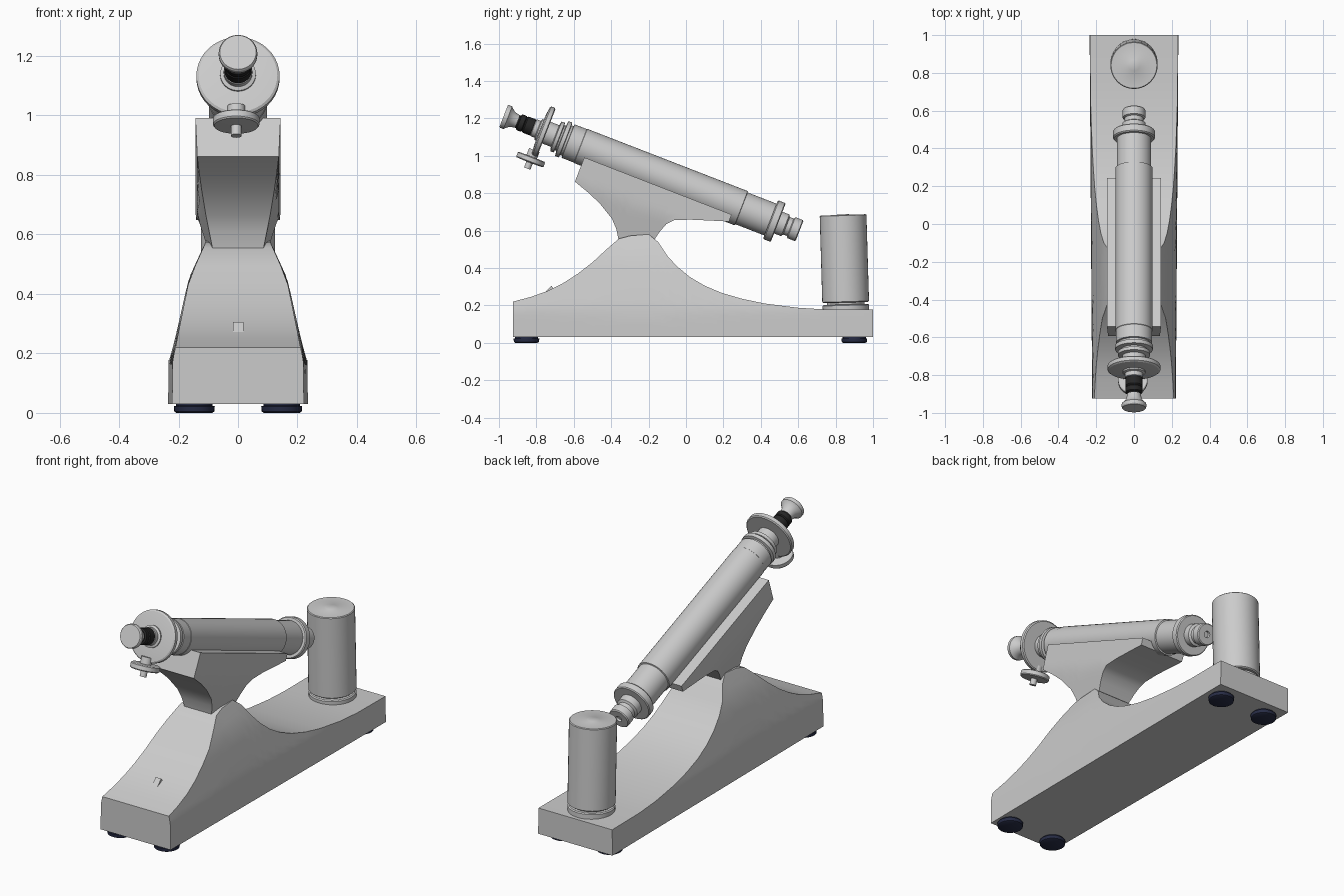
import bpy, bmesh, math
from mathutils import Matrix, Vector

if "Cube" in bpy.data.objects:
    bpy.data.objects.remove(bpy.data.objects["Cube"])

# Tilted frame of the tube: local y runs down the optical axis from the eyepiece
FRAME = Matrix.Translation((0, -0.975, 1.212)) @ Matrix.Rotation(math.radians(-21.2), 4, 'X')
AXIS = FRAME @ Matrix.Rotation(math.radians(-90), 4, 'X')


def material(name, col):
    m = bpy.data.materials.new(name)
    m.diffuse_color = (*col, 1)
    m.use_nodes = True
    m.node_tree.nodes["Principled BSDF"].inputs["Base Color"].default_value = m.diffuse_color
    return m


def finish(name, bm, mat=None, angle=30):
    bmesh.ops.remove_doubles(bm, verts=bm.verts, dist=1e-5)
    bmesh.ops.recalc_face_normals(bm, faces=bm.faces)
    me = bpy.data.meshes.new(name)
    bm.to_mesh(me)
    bm.free()
    me.shade_smooth()
    me.set_sharp_from_angle(angle=math.radians(angle))
    ob = bpy.data.objects.new(name, me)
    bpy.context.collection.objects.link(ob)
    if mat:
        me.materials.append(mat)
    return ob


def lathe(name, profile, matrix, mat=None, segs=40):
    """Spin (height, radius) points round the local z axis, closing both ends."""
    bm = bmesh.new()
    rings = [[bm.verts.new(matrix @ Vector((r * math.cos(a), r * math.sin(a), h)))
              for a in (2 * math.pi * i / segs for i in range(segs))]
             for h, r in profile]
    for a, b in zip(rings, rings[1:]):
        for i in range(segs):
            j = (i + 1) % segs
            bm.faces.new((a[i], a[j], b[j], b[i]))
    bm.faces.new(rings[0])
    bm.faces.new(rings[-1])
    return finish(name, bm, mat)


def interp(table, x):
    for (x0, y0), (x1, y1) in zip(table, table[1:]):
        if x <= x1:
            return y0 + (y1 - y0) * max(0, (x - x0) / (x1 - x0))
    return table[-1][1]


def loft(name, stations, width, matrix=Matrix(), levels=8):
    """Skin sections (y, low, high) whose half width depends on height."""
    bm = bmesh.new()
    rings = []
    for y, lo, hi in stations:
        zs = [lo + (hi - lo) * k / levels for k in range(levels + 1)]
        pts = [(-width(y, z), y, z) for z in zs] + [(width(y, z), y, z) for z in reversed(zs)]
        rings.append([bm.verts.new(matrix @ Vector(p)) for p in pts])
    n = len(rings[0])
    for a, b in zip(rings, rings[1:]):
        for i in range(n):
            j = (i + 1) % n
            bm.faces.new((a[i], a[j], b[j], b[i]))
    bm.faces.new(rings[0])
    bm.faces.new(rings[-1])
    return finish(name, bm)


navy = material("dark_rubber", (0.02, 0.025, 0.06))
black = material("black_grip", (0.02, 0.02, 0.02))

# Swept base with a raised saddle
base_top = [(-0.925, 0.22), (-0.83, 0.245), (-0.74, 0.277), (-0.66, 0.317), (-0.58, 0.368),
            (-0.5, 0.43), (-0.43, 0.495), (-0.36, 0.556), (-0.3, 0.572), (-0.2, 0.58),
            (-0.15, 0.54), (-0.1, 0.465), (-0.05, 0.41), (0.02, 0.352), (0.1, 0.305),
            (0.19, 0.267), (0.3, 0.235), (0.42, 0.21), (0.6, 0.187), (0.75, 0.178), (1.0, 0.177)]
base_w = [(0.03, 0.228), (0.18, 0.226), (0.25, 0.21), (0.45, 0.167), (0.58, 0.108)]
loft("base", [(y, 0.03, z) for y, z in base_top],
     lambda y, z: interp(base_w, z) + 0.007 * y)

# Cradle under the tube, built in the tilted frame
cradle_low = [(0.482, -0.189), (0.57, -0.218), (0.649, -0.25), (0.738, -0.302), (0.78, -0.345),
              (0.812, -0.395), (0.99, -0.325), (1.003, -0.27), (1.02, -0.224), (1.05, -0.19),
              (1.129, -0.156), (1.23, -0.122), (1.327, -0.09)]
cradle_w = [(-0.39, 0.085), (-0.19, 0.137), (-0.05, 0.143)]
loft("cradle", [(t, n, -0.05) for t, n in cradle_low],
     lambda y, z: interp(cradle_w, z), FRAME)

# Turned parts along the optical axis
lathe("eyepiece", [(0, 0.055), (0, 0.061), (0.006, 0.065), (0.024, 0.065), (0.03, 0.058),
                   (0.05, 0.042), (0.078, 0.036)], AXIS)
lathe("eyepiece_grip", [(0.07, 0.036), (0.085, 0.036), (0.09, 0.045), (0.115, 0.045),
                        (0.12, 0.04), (0.126, 0.046), (0.168, 0.046), (0.172, 0.04)], AXIS, black)
lathe("eyepiece_collar", [(0.165, 0.038), (0.172, 0.048), (0.195, 0.048), (0.2, 0.06),
                          (0.215, 0.06)], AXIS)
lathe("dial_disc", [(0.208, 0.085), (0.213, 0.132), (0.219, 0.14), (0.24, 0.14),
                    (0.245, 0.134), (0.245, 0.06)], AXIS)
lathe("tube_neck", [(0.24, 0.062), (0.295, 0.062), (0.3, 0.085), (0.318, 0.085), (0.322, 0.072),
                    (0.33, 0.072), (0.333, 0.1), (0.354, 0.1), (0.357, 0.085), (0.375, 0.085)], AXIS)
lathe("main_tube", [(0.368, 0.085), (0.37, 0.096), (0.44, 0.096), (0.442, 0.098),
                    (1.362, 0.098), (1.364, 0.091), (1.56, 0.091)], AXIS)
lathe("objective_ring", [(1.53, 0.091), (1.53, 0.106), (1.536, 0.111), (1.57, 0.111),
                         (1.575, 0.106), (1.575, 0.06)], AXIS)
lathe("objective_nose", [(1.57, 0.062), (1.615, 0.062), (1.622, 0.05), (1.645, 0.05),
                         (1.65, 0.06), (1.692, 0.06), (1.697, 0.055), (1.697, 0.018),
                         (1.685, 0.016)], AXIS)

# Adjusting knob hanging under the dial
KNOB = FRAME @ Matrix.Translation((-0.006, 0.219, 0))
lathe("adjusting_knob", [(-0.216, 0.018), (-0.182, 0.018), (-0.18, 0.074), (-0.175, 0.078),
                         (-0.153, 0.078), (-0.149, 0.072), (-0.148, 0.03), (-0.11, 0.03)], KNOB)

# Upright canister at the back, leaning very slightly
CAN = Matrix.Translation((0, 0.855, 0.17)) @ Matrix.Rotation(math.radians(1.7), 4, 'X')
lathe("canister_foot", [(-0.01, 0.124), (0.03, 0.124), (0.035, 0.118), (0.035, 0.1), (0.06, 0.1)], CAN)
lathe("canister", [(0.045, 0.118), (0.05, 0.125), (0.51, 0.125), (0.514, 0.121), (0.514, 0.036),
                   (0.517, 0.03)], CAN)

# Rocker switch on the sloping front
bm = bmesh.new()
sides = [[bm.verts.new((x, y, z)) for y, z in ((-0.775, 0.25), (-0.72, 0.305), (-0.7, 0.28), (-0.73, 0.25))]
         for x in (-0.016, 0.018)]
for s in sides:
    bm.faces.new(s)
for i in range(4):
    j = (i + 1) % 4
    bm.faces.new((sides[0][i], sides[0][j], sides[1][j], sides[1][i]))
finish("switch", bm)

# Rubber feet
for x in (-0.147, 0.147):
    for y in (-0.853, 0.9):
        lathe("foot", [(0, 0.06), (0.004, 0.067), (0.022, 0.069), (0.024, 0.062), (0.035, 0.062)],
              Matrix.Translation((x, y, 0)), navy, 28)
